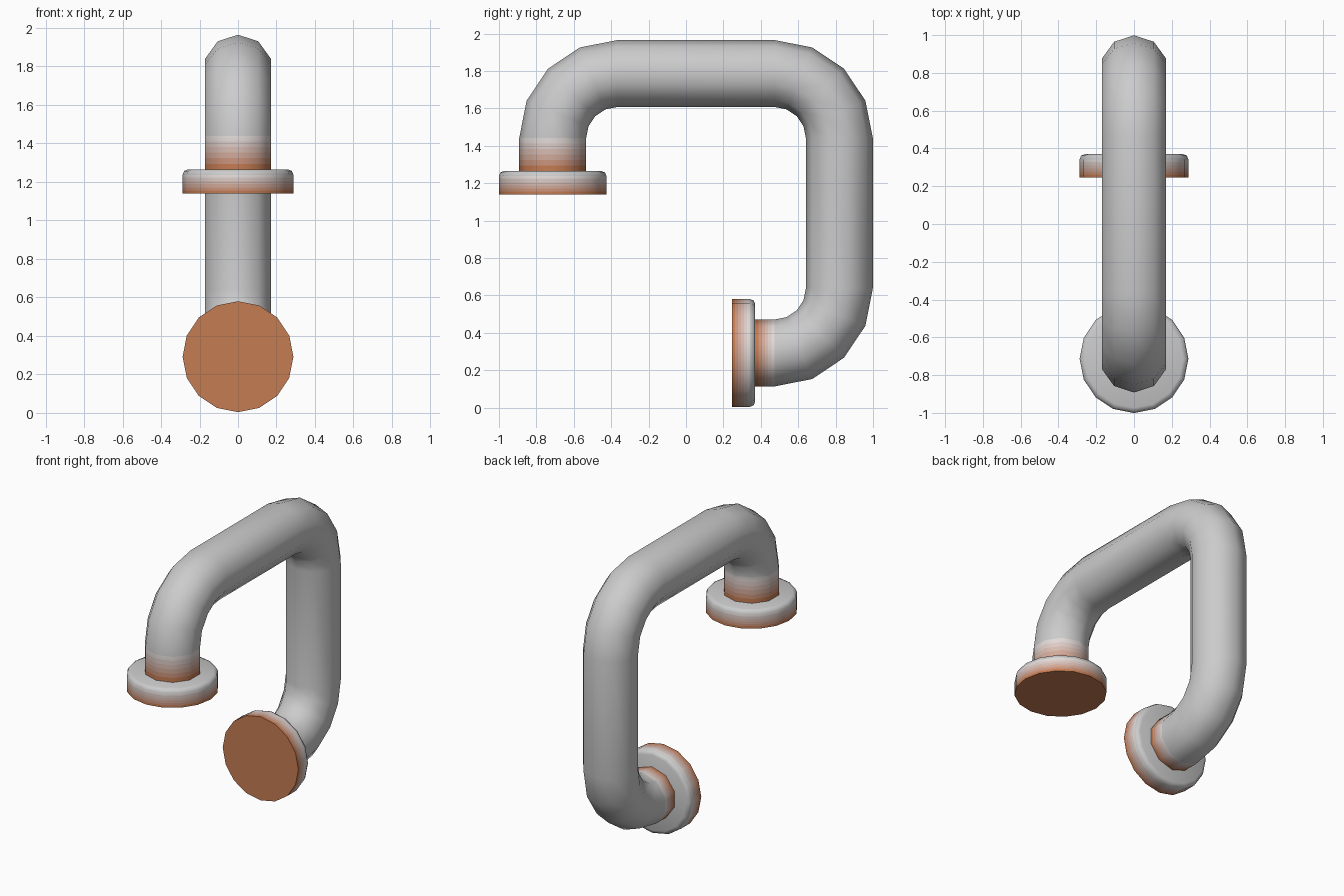
import bpy, bmesh, math
from mathutils import Vector, Matrix

if "Cube" in bpy.data.objects:
    bpy.data.objects.remove(bpy.data.objects["Cube"])

GREY, RUST = (0.8, 0.8, 0.8), (0.56, 0.2, 0.085)
STEPS = 6

# Materials stepping from full rust (0) to plain grey (STEPS)
mats = []
for i in range(STEPS + 1):
    t = i / STEPS
    m = bpy.data.materials.new(f"rust_fade_{i}")
    m.diffuse_color = tuple(r + (g - r) * t for r, g in zip(RUST, GREY)) + (1.0,)
    m.use_nodes = True
    m.node_tree.nodes["Principled BSDF"].inputs["Base Color"].default_value = m.diffuse_color
    mats.append(m)


def loft(name, rings, shades, cap_first=None, cap_last=None):
    """Skin a list of vertex rings; one shade index per band."""
    bm = bmesh.new()
    vr = [[bm.verts.new(p) for p in ring] for ring in rings]
    n = len(vr[0])
    for a, b, s in zip(vr, vr[1:], shades):
        for k in range(n):
            j = (k + 1) % n
            bm.faces.new((a[k], a[j], b[j], b[k])).material_index = s
    if cap_first is not None:
        bm.faces.new(vr[0][::-1]).material_index = cap_first
    if cap_last is not None:
        bm.faces.new(vr[-1]).material_index = cap_last
    me = bpy.data.meshes.new(name)
    bm.to_mesh(me)
    bm.free()
    for m in mats:
        me.materials.append(m)
    ob = bpy.data.objects.new(name, me)
    bpy.context.collection.objects.link(ob)
    bpy.context.view_layer.objects.active = ob
    ob.select_set(True)
    bpy.ops.object.shade_smooth_by_angle(angle=math.radians(60))
    ob.select_set(False)
    return ob


# Pipe: centreline of (y, z, direction angle) stations
LEG_Y, BACK_Y, TOP_Z, LOW_Z = -0.713, 0.82, 1.786, 0.292
BEND, PIPE_R, SIDES = 0.346, 0.179, 10
path = []


def bend(cy, cz, start):
    for i in range(5):
        a = math.radians(start - 22.5 * i)
        path.append((cy + BEND * math.cos(a), cz + BEND * math.sin(a), a - math.pi / 2))


fade = [i / STEPS for i in range(STEPS)]
z0, z1 = 1.265, TOP_Z - BEND
path += [(LEG_Y, z0 + (z1 - z0) * t, math.pi / 2) for t in fade]
bend(LEG_Y + BEND, z1, 180)
bend(BACK_Y - BEND, z1, 90)
bend(BACK_Y - BEND, LOW_Z + BEND, 0)
y0, y1 = BACK_Y - BEND, 0.37
path += [(y1 + (y0 - y1) * t, LOW_Z, -math.pi) for t in reversed(fade)]

rings = []
for y, z, a in path:
    normal = Vector((0, -math.sin(a), math.cos(a)))
    side = Vector((1, 0, 0))
    rings.append([Vector((0, y, z)) + PIPE_R * (math.cos(u) * normal + math.sin(u) * side)
                  for u in (-2 * math.pi * k / SIDES for k in range(SIDES))])
bands = len(rings) - 1
shades = [min(i, bands - 1 - i, STEPS) for i in range(bands)]
pipe = loft("bent_pipe", rings, shades)

# Flanges: turned discs with a rounded inner rim, rusty at the mounting face
side_h = 0.097
profile = [(0.288, side_h * t) for t in fade] + \
          [(0.288, side_h), (0.280, 0.117), (0.260, 0.125)]


def flange(name, matrix):
    rings = [[matrix @ Vector((r * math.sin(2 * math.pi * k / 16),
                               -r * math.cos(2 * math.pi * k / 16), h))
              for k in range(16)] for r, h in profile]
    return loft(name, rings, list(range(STEPS)) + [STEPS] * 2, 0, STEPS)


flange("upper_flange", Matrix.Translation((0, LEG_Y, 1.14)))
flange("lower_flange", Matrix.Translation((0, 0.245, LOW_Z)) @ Matrix.Rotation(-math.pi / 2, 4, 'X'))

# Consistent outward normals on the open pipe
bm = bmesh.new()
bm.from_mesh(pipe.data)
bmesh.ops.recalc_face_normals(bm, faces=bm.faces)
bm.to_mesh(pipe.data)
bm.free()
